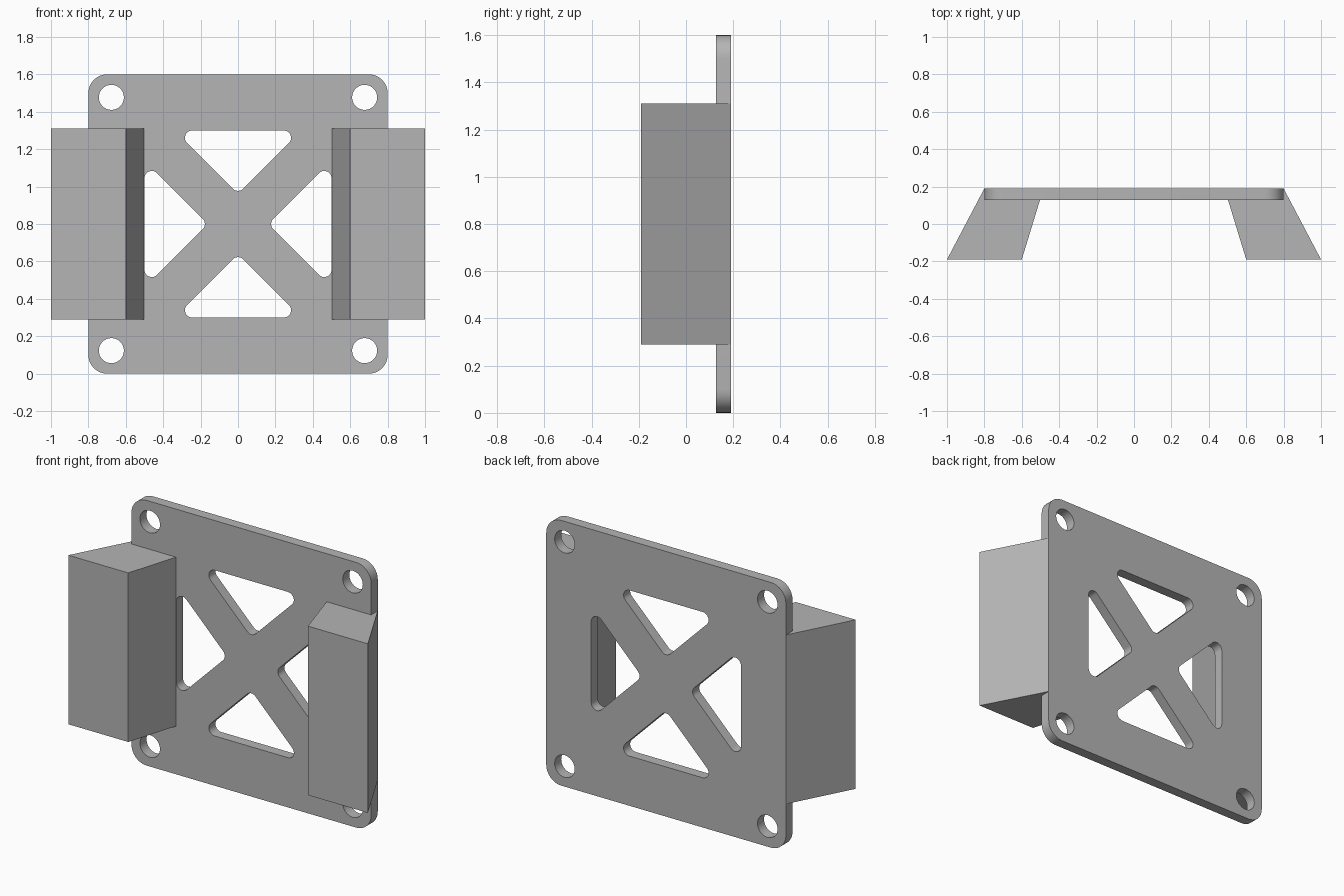
import bpy, bmesh
from math import radians, pi, cos, sin
from mathutils import Vector

cube = bpy.data.objects.get("Cube")
if cube:
    bpy.data.objects.remove(cube)

BACK, FRONT, CENTRE = 0.19, 0.127, 0.8

grey = bpy.data.materials.new("grey plastic")
grey.use_nodes = True
colour = (0.46, 0.46, 0.46, 1)
grey.diffuse_color = colour
grey.node_tree.nodes["Principled BSDF"].inputs["Base Color"].default_value = colour


def rounded(corners, r, steps=8):
    """Round every corner of a convex polygon with an arc of radius r."""
    pts = [Vector(c) for c in corners]
    out = []
    for i, p in enumerate(pts):
        a = (pts[i - 1] - p).normalized()
        b = (pts[(i + 1) % len(pts)] - p).normalized()
        half = a.angle(b) / 2
        mid = (a + b).normalized()
        c = p + mid * (r / sin(half))
        side = (a - mid * a.dot(mid)).normalized()
        sweep = pi / 2 - half
        for k in range(steps + 1):
            t = sweep * (1 - 2 * k / steps)
            out.append(c + r * (side * sin(t) - mid * cos(t)))
    return out


def circle(x, y, r, n=32):
    return [Vector((x + r * cos(2 * pi * k / n), y + r * sin(2 * pi * k / n))) for k in range(n)]


# Plate outline, four screw holes and four triangular cutouts
s = 0.8
loops = [rounded([(-s, -s), (s, -s), (s, s), (-s, s)], 0.1)]
loops += [circle(x, y, 0.067) for x in (-0.677, 0.677) for y in (-0.677, 0.677)]
tip, base = 0.161, 0.5
w = base - tip
triangle = rounded([(0, tip), (w, base), (-w, base)], 0.039)
for q in range(4):
    c, d = round(cos(q * pi / 2)), round(sin(q * pi / 2))
    loops.append([Vector((c * p.x - d * p.y, d * p.x + c * p.y)) for p in triangle])

curve = bpy.data.curves.new("mounting_plate", "CURVE")
curve.dimensions = "2D"
curve.fill_mode = "BOTH"
curve.extrude = (BACK - FRONT) / 2
for loop in loops:
    spline = curve.splines.new("POLY")
    spline.points.add(len(loop) - 1)
    for point, p in zip(spline.points, loop):
        point.co = (p.x, p.y, 0, 1)
    spline.use_cyclic_u = True
plate = bpy.data.objects.new("mounting_plate", curve)
bpy.context.collection.objects.link(plate)
plate.location = (0, (BACK + FRONT) / 2, CENTRE)
plate.rotation_euler = (radians(90), 0, 0)
bpy.ops.object.select_all(action="DESELECT")
plate.select_set(True)
bpy.context.view_layer.objects.active = plate
bpy.ops.object.convert(target="MESH")
plate = bpy.context.object
bm = bmesh.new()
bm.from_mesh(plate.data)
bmesh.ops.remove_doubles(bm, verts=bm.verts, dist=0.0001)
bmesh.ops.recalc_face_normals(bm, faces=bm.faces)
bm.to_mesh(plate.data)
bm.free()
plate.data.materials.clear()
plate.data.materials.append(grey)
bpy.ops.object.shade_smooth_by_angle(angle=radians(30))

# Slanted side blocks, extruded upward from a plan profile
profile = [(0.8, BACK), (1, -0.19), (0.6, -0.19), (0.503, FRONT), (0.8, FRONT)]
for name, sign in (("left_block", 1), ("right_block", -1)):
    bm = bmesh.new()
    face = bm.faces.new([bm.verts.new((sign * x, y, 0.29)) for x, y in profile])
    top = bmesh.ops.extrude_face_region(bm, geom=[face])["geom"]
    bmesh.ops.translate(bm, vec=(0, 0, 1.02),
                        verts=[g for g in top if isinstance(g, bmesh.types.BMVert)])
    bmesh.ops.recalc_face_normals(bm, faces=bm.faces)
    mesh = bpy.data.meshes.new(name)
    bm.to_mesh(mesh)
    bm.free()
    mesh.materials.append(grey)
    bpy.context.collection.objects.link(bpy.data.objects.new(name, mesh))
